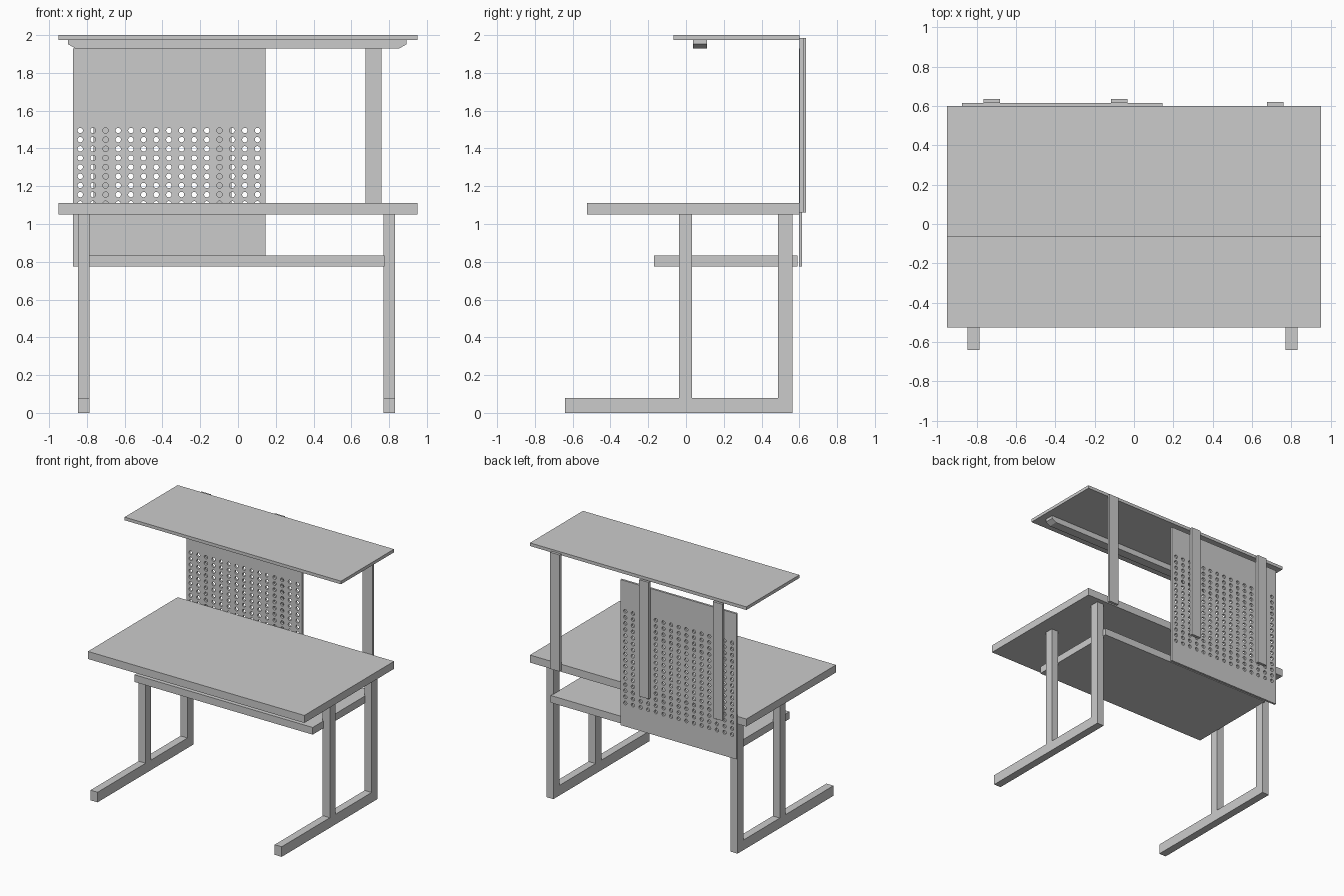
import bpy, bmesh
from math import pi
from mathutils import Matrix

if "Cube" in bpy.data.objects:
    bpy.data.objects.remove(bpy.data.objects["Cube"])


def finish(name, bm):
    bmesh.ops.recalc_face_normals(bm, faces=bm.faces)
    me = bpy.data.meshes.new(name)
    bm.to_mesh(me)
    bm.free()
    ob = bpy.data.objects.new(name, me)
    bpy.context.collection.objects.link(ob)
    return ob


def box(name, x, y, z):
    bm = bmesh.new()
    size = [b - a for a, b in (x, y, z)]
    mid = [(a + b) / 2 for a, b in (x, y, z)]
    bmesh.ops.create_cube(bm, size=1, matrix=Matrix.Translation(mid) @ Matrix.Diagonal((*size, 1)))
    return finish(name, bm)


def prism(name, points, axis, lo, hi):
    """Extrude a closed 2D profile along x (0) or y (1)."""
    bm = bmesh.new()
    put = (lambda a, b, d: (d, a, b)) if axis == 0 else (lambda a, b, d: (a, d, b))
    face = bm.faces.new([bm.verts.new(put(a, b, lo)) for a, b in points])
    ext = bmesh.ops.extrude_face_region(bm, geom=[face])["geom"]
    shift = put(0, 0, hi - lo)
    bmesh.ops.translate(bm, verts=[v for v in ext if isinstance(v, bmesh.types.BMVert)], vec=shift)
    return finish(name, bm)


# Horizontal surfaces
box("table_top", (-0.95, 0.95), (-0.525, 0.6), (1.05, 1.11))
box("upper_shelf", (-0.95, 0.95), (-0.065, 0.6), (1.975, 2.0))
box("lower_shelf", (-0.79, 0.775), (-0.17, 0.59), (0.775, 0.832))

# Leg frames: foot, front upright and back upright in one profile
leg_outline = [(-0.64, 0), (0.563, 0), (0.563, 1.05), (0.488, 1.05), (0.488, 0.08),
               (0.033, 0.08), (0.033, 1.05), (-0.037, 1.05), (-0.037, 0.08), (-0.64, 0.08)]
for side, x0 in (("left", -0.847), ("right", 0.77)):
    prism(side + "_leg_frame", leg_outline, 0, x0, x0 + 0.062)

# Lamp bar under the upper shelf, with chamfered ends
prism("lamp_bar", [(-0.9, 1.975), (-0.9, 1.952), (-0.862, 1.93), (0.855, 1.93),
                   (0.893, 1.952), (0.893, 1.975)], 1, 0.037, 0.11)

# Shelf posts; two stand behind the panel
for name, x, y in (("left_post", -0.765, 0.615), ("middle_post", -0.118, 0.615),
                   ("right_post", 0.675, 0.6)):
    box(name, (x, x + 0.084), (y, y + 0.021), (1.06, 1.985))

# Perforated back panel
panel = box("pegboard_panel", (-0.873, 0.145), (0.598, 0.615), (0.775, 1.93))

# Hole cutter: middle rows go right through, outer rows are blind from the back
bm = bmesh.new()
for row in range(16):
    through = 4 <= row <= 12
    front = 0.58 if through else 0.601
    for col in range(15):
        pos = (-0.835 + col * 0.067, (front + 0.63) / 2, 1.689 - row * 0.0485)
        bmesh.ops.create_cone(bm, cap_ends=True, segments=14, radius1=0.0145, radius2=0.0145,
                              depth=0.63 - front,
                              matrix=Matrix.Translation(pos) @ Matrix.Rotation(pi / 2, 4, 'X'))
cutter = finish("hole_cutter", bm)
cutter.hide_render = True
cutter.hide_viewport = True
cutter.display_type = 'WIRE'
mod = panel.modifiers.new("holes", 'BOOLEAN')
mod.operation = 'DIFFERENCE'
mod.solver = 'EXACT'
mod.object = cutter
